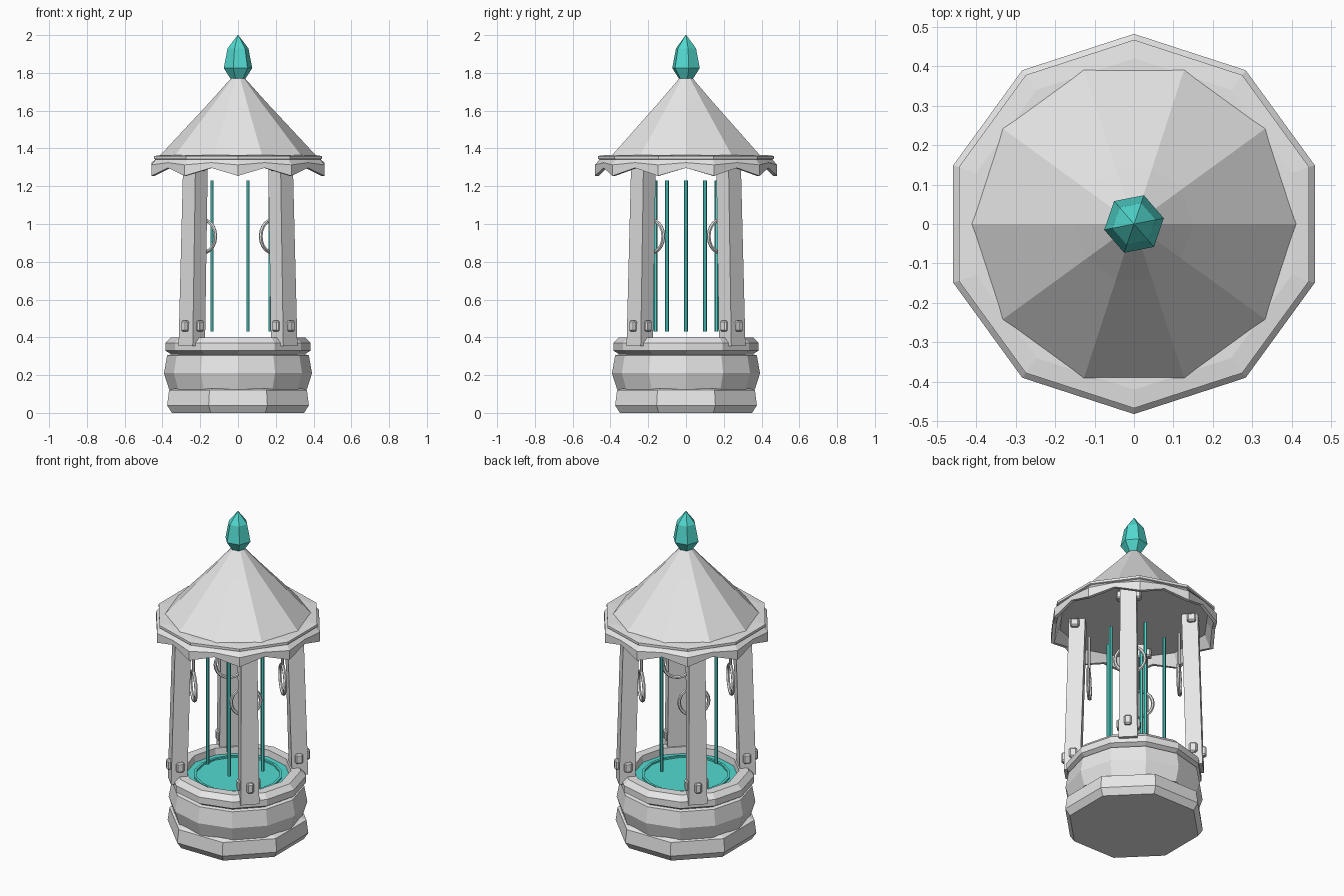
import bpy, bmesh, math
from mathutils import Matrix, Vector

if "Cube" in bpy.data.objects:
    bpy.data.objects.remove(bpy.data.objects["Cube"])


def material(name, rgb):
    m = bpy.data.materials.new(name)
    m.diffuse_color = (*rgb, 1)
    m.use_nodes = True
    m.node_tree.nodes["Principled BSDF"].inputs["Base Color"].default_value = m.diffuse_color
    return m


STONE = material("pale_stone", (0.8, 0.8, 0.8))
TEAL = material("teal_crystal", (0.085, 0.70, 0.63))


def finish(name, bm, mat):
    bmesh.ops.recalc_face_normals(bm, faces=bm.faces)
    me = bpy.data.meshes.new(name)
    bm.to_mesh(me)
    bm.free()
    me.materials.append(mat)
    ob = bpy.data.objects.new(name, me)
    bpy.context.collection.objects.link(ob)
    return ob


def lathe(name, profile, sides, mat, turn=0.0, closed=False, dip=None):
    """Faceted solid from (radius, z) rings; closed makes a tube-like ring.
    dip lists a z drop per ring, applied on every second corner."""
    bm = bmesh.new()
    rings = []
    for k, (r, z) in enumerate(profile):
        ring = []
        for i in range(sides):
            a = turn + math.tau * i / sides
            rr, zz = r, z
            if dip:
                if i % 2:
                    rr *= math.cos(math.tau / sides)
                else:
                    zz -= dip[k]
            ring.append(bm.verts.new((rr * math.cos(a), rr * math.sin(a), zz)))
        rings.append(ring)
    pairs = list(zip(rings, rings[1:]))
    if closed:
        pairs.append((rings[-1], rings[0]))
    for lo, hi in pairs:
        for i in range(sides):
            j = (i + 1) % sides
            bm.faces.new((lo[i], lo[j], hi[j], hi[i]))
    if not closed:
        bm.faces.new(rings[0])
        bm.faces.new(rings[-1])
    return finish(name, bm, mat)


def block(name, frame, size, centre, mat, bevel=0.0):
    """Box in the local frame of a post, optionally chamfered."""
    bm = bmesh.new()
    bmesh.ops.create_cube(bm, size=1, matrix=Matrix.Translation(centre) @ Matrix.Diagonal((*size, 1)))
    if bevel:
        bmesh.ops.bevel(bm, geom=bm.edges[:], offset=bevel, segments=1, affect='EDGES')
    bm.transform(frame)
    return finish(name, bm, mat)


def rod(name, x, y, z0, z1, r, sides, mat):
    bm = bmesh.new()
    bmesh.ops.create_cone(bm, cap_ends=True, segments=sides, radius1=r, radius2=r, depth=z1 - z0,
                          matrix=Matrix.Translation((x, y, (z0 + z1) / 2)))
    return finish(name, bm, mat)


def torus(name, frame, major, minor, mat, n=20, m=6):
    bm = bmesh.new()
    grid = []
    for i in range(n):
        a = math.tau * i / n
        grid.append([])
        for k in range(m):
            b = math.tau * k / m
            r = major + minor * math.cos(b)
            grid[i].append(bm.verts.new(frame @ Vector((minor * math.sin(b), r * math.cos(a), r * math.sin(a)))))
    for i in range(n):
        for k in range(m):
            i2, k2 = (i + 1) % n, (k + 1) % m
            bm.faces.new((grid[i][k], grid[i2][k], grid[i2][k2], grid[i][k2]))
    return finish(name, bm, mat)


# Well body: octagonal foot, bulging wall, open rim
s8 = 1 / math.cos(math.pi / 8)
lathe("foot", [(0.35 * s8, 0), (0.375 * s8, 0.04), (0.365 * s8, 0.12), (0.34 * s8, 0.13)], 8, STONE, math.pi / 8)
lathe("wall", [(0.365, 0.125), (0.392, 0.21), (0.375, 0.305), (0.345, 0.312)], 12, STONE)
lathe("rim", [(0.345, 0.305), (0.385, 0.33), (0.385, 0.37), (0.355, 0.40), (0.30, 0.40), (0.29, 0.31)],
      12, STONE, closed=True)

# Water with a raised ripple
lathe("water", [(0.295, 0.33), (0.295, 0.36)], 12, TEAL)
lathe("ripple", [(0.25, 0.355), (0.25, 0.37), (0.235, 0.37), (0.235, 0.355)], 16, TEAL, closed=True)

# Upright crystal rods
for i in range(5):
    a = math.tau * i / 5
    rod("crystal_rod", 0.17 * math.cos(a), 0.17 * math.sin(a), 0.43, 1.23, 0.01, 6, TEAL)

# Four leaning posts on the diagonals with pegs, top brackets and hanging rings
for q in range(4):
    turn = Matrix.Rotation(math.radians(45 + 90 * q), 4, 'Z')
    bm = bmesh.new()
    low = [(0.30, -0.053, 0.355), (0.392, -0.053, 0.355), (0.392, 0.053, 0.355), (0.30, 0.053, 0.355)]
    high = [(0.272, -0.046, 1.34), (0.364, -0.046, 1.34), (0.364, 0.046, 1.34), (0.272, 0.046, 1.34)]
    v = [bm.verts.new(turn @ Vector(p)) for p in low + high]
    bm.faces.new(v[:4])
    bm.faces.new(v[4:])
    for i in range(4):
        j = (i + 1) % 4
        bm.faces.new((v[i], v[j], v[j + 4], v[i + 4]))
    finish("post", bm, STONE)
    block("outer_peg", turn, (0.05, 0.04, 0.06), (0.385, 0, 0.46), STONE, 0.008)
    block("cross_peg", turn, (0.045, 0.134, 0.06), (0.34, 0, 0.46), STONE, 0.008)
    block("top_bracket", turn, (0.05, 0.14, 0.05), (0.33, 0, 1.305), STONE, 0.008)
    p = turn @ Vector((0.255, 0, 0))
    rod("ring_hanger", p.x, p.y, 1.02, 1.24, 0.008, 6, STONE)
    torus("hanging_ring", turn @ Matrix.Translation((0.255, 0, 0.935)), 0.085, 0.01, STONE)

# Roof: ten-sided cone, thin lip and zigzag skirt
lathe("roof", [(0.42, 1.355), (0.15, 1.645), (0.02, 1.79)], 10, STONE)
lathe("roof_lip", [(0.44, 1.335), (0.467, 1.345), (0.467, 1.36), (0.42, 1.366)], 10, STONE, math.pi / 10)
lathe("zigzag_skirt", [(0.455, 1.345), (0.482, 1.325), (0.482, 1.297), (0.462, 1.297), (0.43, 1.335)],
      20, STONE, math.pi / 10, closed=True, dip=[0, 0.012, 0.042, 0.042, 0])

# Crystal finial
lathe("finial", [(0.04, 1.77), (0.077, 1.825), (0.056, 1.93), (0.002, 2.0)], 6, TEAL, math.radians(11))
